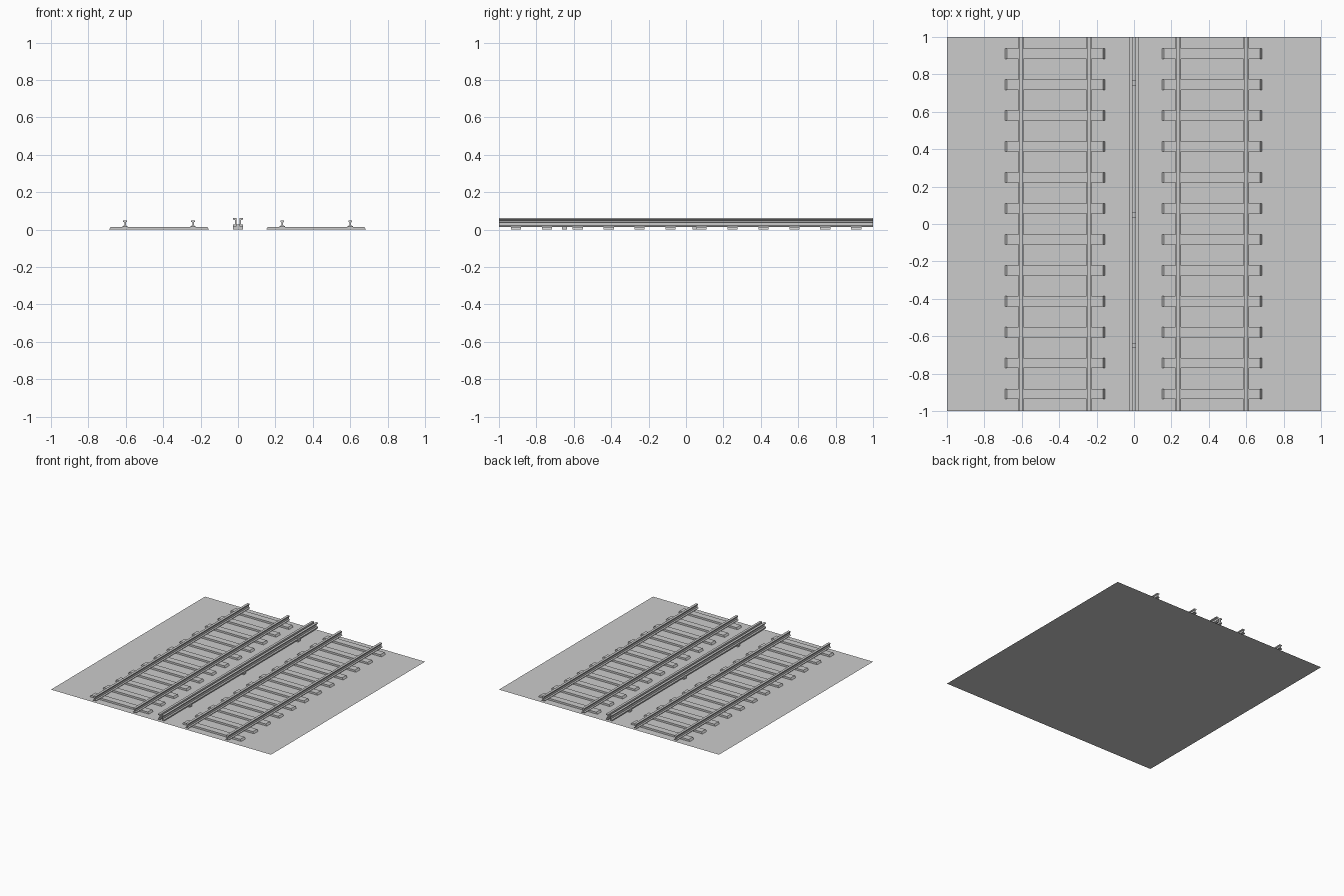
import bpy
import bmesh

cube = bpy.data.objects.get("Cube")
if cube:
    bpy.data.objects.remove(cube, do_unlink=True)

GREY = (0.6, 0.6, 0.6, 1)
grey = bpy.data.materials.new("grey")
grey.use_nodes = True
grey.diffuse_color = GREY
grey.node_tree.nodes["Principled BSDF"].inputs["Base Color"].default_value = GREY


def finish(name, bm):
    mesh = bpy.data.meshes.new(name)
    bmesh.ops.recalc_face_normals(bm, faces=bm.faces)
    bm.to_mesh(mesh)
    bm.free()
    mesh.materials.append(grey)
    obj = bpy.data.objects.new(name, mesh)
    bpy.context.collection.objects.link(obj)
    return obj


def extrude_y(name, profile, x):
    """Run an x-z profile along the whole length of the track."""
    bm = bmesh.new()
    face = bm.faces.new([bm.verts.new((x + px, -1, pz)) for px, pz in profile])
    out = bmesh.ops.extrude_face_region(bm, geom=[face])["geom"]
    verts = [v for v in out if isinstance(v, bmesh.types.BMVert)]
    bmesh.ops.translate(bm, verts=verts, vec=(0, 2, 0))
    return finish(name, bm)


def block(name, x0, x1, y, depth, height, chamfer=0):
    """Box on the ground whose top is drawn in at the two x ends."""
    bm = bmesh.new()
    bmesh.ops.create_cube(bm, size=1)
    for v in bm.verts:
        top = v.co.z > 0
        inset = chamfer if top else 0
        v.co = (x1 - inset if v.co.x > 0 else x0 + inset,
                y + v.co.y * depth, height if top else 0)
    return finish(name, bm)


# Ground sheet
bm = bmesh.new()
bmesh.ops.create_grid(bm, x_segments=1, y_segments=1, size=1)
finish("ground_sheet", bm)

# Sleepers of both tracks
for side, x0, x1 in (("right", -0.69, -0.155), ("left", 0.15, 0.685)):
    for i in range(12):
        block(f"{side}_sleeper_{i + 1}", x0, x1, 0.91 - i * 0.1654,
              0.054, 0.015, 0.01)

# Running rails: foot, web and head
half = [(0.014, 0.015), (0.014, 0.018), (0.004, 0.023), (0.004, 0.038),
        (0.01, 0.042), (0.01, 0.05)]
rail = half + [(-x, z) for x, z in reversed(half)]
for name, x in (("right_outer_rail", -0.604), ("right_inner_rail", -0.24),
                ("left_inner_rail", 0.236), ("left_outer_rail", 0.6)):
    extrude_y(name, rail, x)

# Centre guide: two channels back to back, on three support blocks
channel = [(0.008, 0.016), (0.028, 0.016), (0.028, 0.026), (0.015, 0.028),
           (0.015, 0.05), (0.028, 0.054), (0.028, 0.061), (0.008, 0.061)]
extrude_y("left_centre_channel", channel, 0)
extrude_y("right_centre_channel", [(-x, z) for x, z in channel], 0)
for i, y in enumerate((-0.65, 0.05, 0.755)):
    block(f"centre_support_{i + 1}", -0.028, 0.028, y, 0.028, 0.027)
